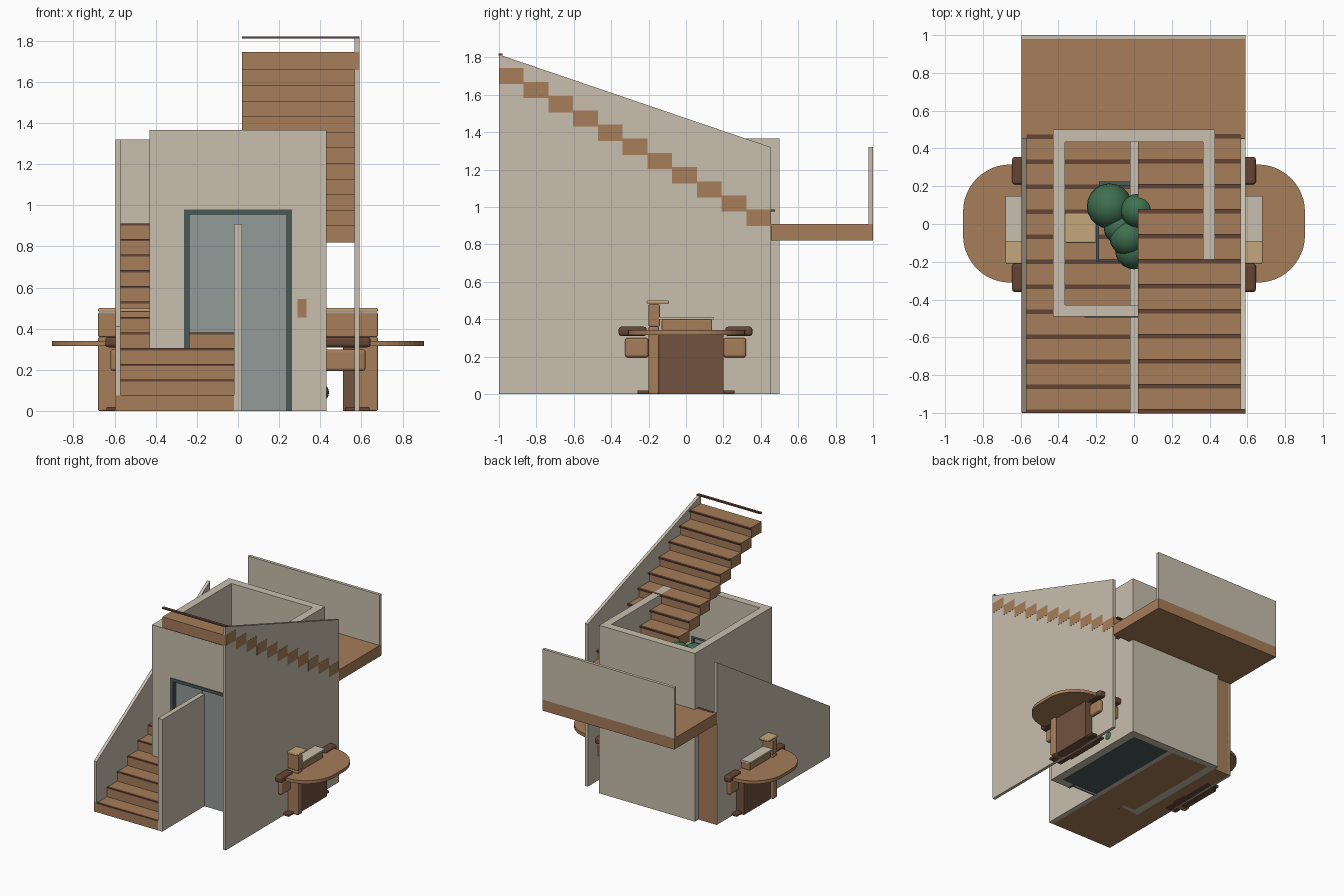
import bpy, bmesh, math

if "Cube" in bpy.data.objects:
    bpy.data.objects.remove(bpy.data.objects["Cube"])


def material(name, rgb):
    m = bpy.data.materials.new(name)
    m.diffuse_color = (*rgb, 1)
    m.use_nodes = True
    m.node_tree.nodes["Principled BSDF"].inputs["Base Color"].default_value = m.diffuse_color
    return m


PLASTER = material("plaster", (0.58, 0.52, 0.42))
WOOD = material("wood", (0.38, 0.205, 0.10))
DARK = material("dark_wood", (0.13, 0.06, 0.035))
PANEL = material("panel_wood", (0.17, 0.085, 0.05))
TAN = material("tan", (0.56, 0.38, 0.20))
GLASS = material("grey_glass", (0.29, 0.325, 0.315))
METAL = material("dark_metal", (0.07, 0.10, 0.095))
LEAF = material("leaf_green", (0.05, 0.16, 0.08))


def finish(name, bm, mat, bevel=0.0, smooth=False):
    bmesh.ops.recalc_face_normals(bm, faces=bm.faces)
    me = bpy.data.meshes.new(name)
    bm.to_mesh(me)
    bm.free()
    me.materials.append(mat)
    ob = bpy.data.objects.new(name, me)
    bpy.context.collection.objects.link(ob)
    if bevel:
        mod = ob.modifiers.new("bevel", 'BEVEL')
        mod.width, mod.segments = bevel, 3
    if smooth:
        for p in me.polygons:
            p.use_smooth = True
    return ob


def boxes(name, spans, mat, bevel=0.0):
    """One object from boxes given as x0, x1, y0, y1, z0, z1."""
    bm = bmesh.new()
    for x0, x1, y0, y1, z0, z1 in spans:
        vs = bmesh.ops.create_cube(bm, size=1)["verts"]
        for v in vs:
            v.co = (x1 if v.co.x > 0 else x0, y1 if v.co.y > 0 else y0,
                    z1 if v.co.z > 0 else z0)
    return finish(name, bm, mat, bevel)


def prism(name, points, offset, mat):
    bm = bmesh.new()
    f = bm.faces.new([bm.verts.new(p) for p in points])
    new = bmesh.ops.extrude_face_region(bm, geom=[f])["geom"]
    bmesh.ops.translate(bm, vec=offset,
                        verts=[g for g in new if isinstance(g, bmesh.types.BMVert)])
    return finish(name, bm, mat)


def side_profile(name, yz, x0, x1, mat):
    return prism(name, [(x0, y, z) for y, z in yz], (x1 - x0, 0, 0), mat)


def balls(name, items, mat):
    bm = bmesh.new()
    for x, y, z, r in items:
        vs = bmesh.ops.create_uvsphere(bm, u_segments=20, v_segments=12, radius=r)["verts"]
        bmesh.ops.translate(bm, vec=(x, y, z), verts=vs)
    return finish(name, bm, mat, smooth=True)


N, END, LAND = 11, 0.455, 0.91
RUN, RISE = (END + 1) / N, LAND / 12

# Lower flight, solid down to the ground
pts = [(-1, 0)]
for i in range(N):
    pts += [(-1 + i * RUN, (i + 1) * RISE), (-1 + (i + 1) * RUN, (i + 1) * RISE)]
pts.append((END, 0))
side_profile("lower_flight", pts, -0.594, -0.02, WOOD)
boxes("lower_nosings", [(-0.57, -0.02, -1 + i * RUN - (0.002 if i else 0), -0.982 + i * RUN,
                         (i + 1) * RISE - 0.008, (i + 1) * RISE + 0.002)
                        for i in range(N + 1)], DARK)

# Upper flight, separate overlapping block steps
boxes("upper_flight", [(0.02, 0.591, END - (i + 1) * RUN, END - i * RUN,
                        LAND + (i + 1) * RISE - 0.087, LAND + (i + 1) * RISE)
                       for i in range(N)], WOOD)
boxes("upper_nosings", [(0.02, 0.565 if i < N else 0.59, END - i * RUN - 0.002,
                         END - i * RUN + 0.02, LAND + (i + 1) * RISE - 0.01,
                         LAND + (i + 1) * RISE + 0.001) for i in range(N + 1)], DARK)

# Landing with its parapet
boxes("landing", [(-0.595, 0.59, END, 1, 0.82, LAND)], WOOD)
boxes("landing_parapet", [(-0.595, 0.59, 0.975, 1, LAND, 1.32)], PLASTER)

# Stair walls
side_profile("left_wall", [(-0.999, 0), (END, 0), (END, 1.32), (-0.999, 0.41)],
             -0.595, -0.57, PLASTER)
side_profile("right_wall", [(-1, 0), (END - 0.002, 0), (END - 0.002, 1.32), (-1, 1.815)],
             0.565, 0.59, PLASTER)
boxes("middle_wall", [(-0.02, 0.02, -1, END, 0, LAND)], PLASTER)

# Lift shaft, open on top, with a doorway in front
prism("shaft_front", [(x, -0.49, z) for x, z in
                      [(-0.43, 0), (-0.255, 0), (-0.255, 0.975), (0.255, 0.975),
                       (0.255, 0), (0.43, 0), (0.43, 1.365), (-0.43, 1.365)]],
      (0, 0.062, 0), PLASTER)
boxes("shaft_walls", [(-0.43, -0.365, -0.428, 0.5, 0, 1.365),
                      (0.365, 0.43, -0.428, 0.5, 0, 1.365),
                      (-0.365, 0.365, 0.435, 0.5, 0, 1.365)], PLASTER)
boxes("door_frame", [(-0.262, -0.235, -0.496, -0.43, 0, 0.98),
                     (0.235, 0.262, -0.496, -0.43, 0, 0.98),
                     (-0.235, 0.235, -0.496, -0.43, 0.955, 0.98)], METAL)
boxes("door_panels", [(-0.235, -0.001, -0.46, -0.445, 0, 0.955),
                      (0.001, 0.235, -0.46, -0.445, 0, 0.955)], GLASS)
boxes("call_plate", [(0.29, 0.333, -0.497, -0.489, 0.455, 0.545)], WOOD)
boxes("shaft_floor", [(0.02, 0.365, -0.428, 0.435, 0, 0.012)], METAL)

# Table top with rounded ends
outline = []
R = 0.25
for cx, cy, a0 in [(0.655, 0.065, 0), (-0.655, 0.065, 90), (-0.655, -0.06, 180), (0.655, -0.06, 270)]:
    for k in range(13):
        a = math.radians(a0 + 90 * k / 12)
        outline.append((cx + R * math.cos(a), cy + R * math.sin(a), 0.315))
prism("table_top", outline, (0, 0, 0.026), WOOD)

# Long bench and table supports crossing behind the walls
boxes("bench_rails", [(-0.645, 0.645, -0.36, -0.21, 0.31, 0.36),
                      (-0.645, 0.645, 0.21, 0.355, 0.31, 0.36)], DARK, 0.015)
boxes("bench_cushions", [(-0.62, 0.62, -0.325, -0.2, 0.195, 0.30),
                         (-0.62, 0.62, 0.2, 0.322, 0.195, 0.30)], WOOD, 0.015)
boxes("bench_back", [(-0.68, 0.68, -0.2, -0.14, 0.36, 0.48)], WOOD, 0.008)
boxes("back_cap", [(-0.68, 0.68, -0.21, -0.09, 0.483, 0.5)], TAN, 0.006)
boxes("top_box", [(s * 0.45, s * 0.67, -0.13, 0.14, 0.34, 0.398) for s in (-1, 1)], WOOD, 0.006)
boxes("top_box_lid", [(s * 0.45, s * 0.68, -0.145, 0.148, 0.398, 0.412) for s in (-1, 1)], PLASTER)
boxes("end_posts", [(s * 0.57, s * 0.68, -0.2, -0.145, 0, 0.36) for s in (-1, 1)], WOOD, 0.008)
boxes("end_panels", [(s * 0.51, s * 0.66, -0.145, 0.2, 0, 0.315) for s in (-1, 1)], PANEL)
boxes("end_feet", [(s * 0.52, s * 0.64, -0.26, 0.26, 0, 0.02) for s in (-1, 1)], DARK, 0.006)

# Seat and stand inside the shaft
boxes("inner_seat", [(-0.365, -0.2, -0.1, 0.115, 0.6, 0.68)], TAN, 0.008)
boxes("stand_frame", [(-0.2, -0.185, -0.2, 0.22, 0.55, 0.69),
                      (-0.185, -0.02, 0.205, 0.225, 0.7, 0.78),
                      (-0.185, -0.02, -0.2, -0.185, 0.5, 0.66)], METAL)

# Leafy plant
boxes("plant_trunk", [(-0.075, -0.045, 0.01, 0.04, 0.6, 1.0)], DARK)
balls("foliage", [(-0.13, 0.095, 1.0, 0.12), (0.02, 0.07, 1.08, 0.09),
                  (-0.07, -0.02, 1.0, 0.09), (0.0, -0.14, 0.98, 0.1),
                  (-0.03, -0.07, 1.02, 0.1)], LEAF)
balls("low_bush", [(0.392, 0.2, 0.09, 0.05)], LEAF)
